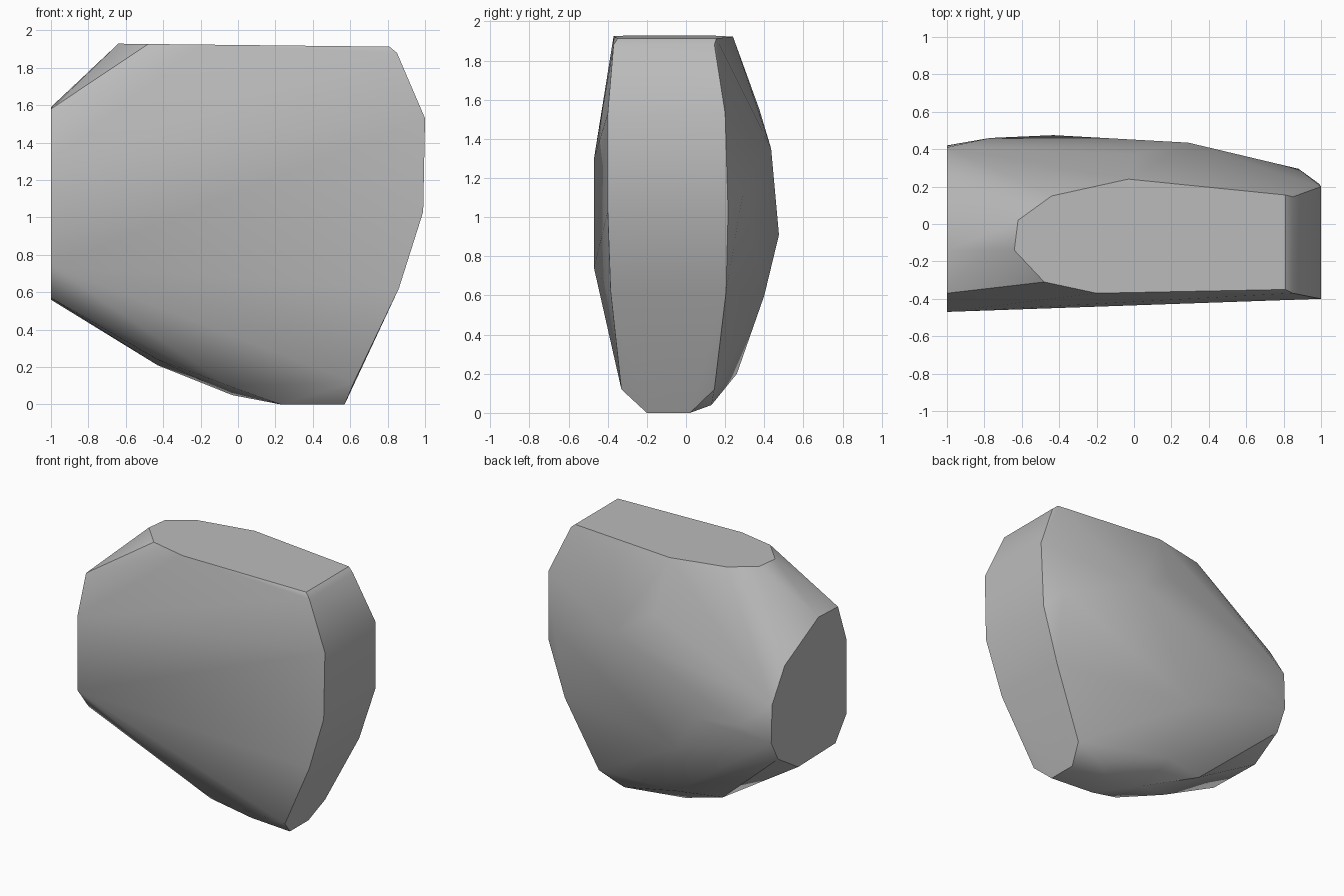
import bpy
import bmesh
import math

default_cube = bpy.data.objects.get("Cube")
if default_cube:
    bpy.data.objects.remove(default_cube, do_unlink=True)


def make_material(name, color):
    material = bpy.data.materials.new(name)
    material.use_nodes = True
    material.diffuse_color = color
    material.node_tree.nodes["Principled BSDF"].inputs["Base Color"].default_value = color
    return material


def hull_object(name, outlines, material):
    """Wrap the facet outlines in one convex skin and merge flat triangles."""
    bm = bmesh.new()
    for outline in outlines:
        for point in outline:
            bm.verts.new(point)
    result = bmesh.ops.convex_hull(bm, input=bm.verts[:])
    unused = {v for v in result["geom_interior"] + result["geom_unused"]
              if isinstance(v, bmesh.types.BMVert)}
    bmesh.ops.delete(bm, geom=list(unused), context="VERTS")
    bmesh.ops.dissolve_limit(bm, angle_limit=math.radians(1.5),
                             verts=bm.verts[:], edges=bm.edges[:])
    bmesh.ops.recalc_face_normals(bm, faces=bm.faces[:])
    mesh = bpy.data.meshes.new(name)
    bm.to_mesh(mesh)
    bm.free()
    mesh.materials.append(material)
    obj = bpy.data.objects.new(name, mesh)
    bpy.context.collection.objects.link(obj)
    return obj


# Flat crown: x, y outline on a gently tilted plane
crown = [(x, y, 1.922 - .011 * x) for x, y in (
    (-.64, -.14), (-.62, .02), (-.44, .15), (-.03, .24),
    (.81, .155), (.81, -.35), (-.2, -.37), (-.48, -.31))]

# Flat broken end: y, z outline
broken_end = [(-1, y, z) for y, z in (
    (-.37, 1.58), (-.14, 1.59), (.26, 1.38), (.41, 1.14), (.42, .86),
    (.34, .71), (.1, .56), (-.34, .57), (-.47, .74), (-.47, 1.3))]

# Curved end strip: x, z, front y, back y for each level
end_strip = []
for x, z, front, back in (
        (.85, 1.88, -.37, .145), (1, 1.53, -.4, .2), (.99, 1.03, -.4, .215),
        (.86, .62, -.385, .205), (.62, .12, -.33, .145), (.57, 0, -.2, .02)):
    end_strip += [(x, front, z), (x, back, z)]

# Bulging back
back_bulge = [(-.43, .475, .91), (-.77, .46, .95), (.29, .435, 1.35),
              (.88, .295, 1.15), (0, .375, 1.55), (-.2, .4, .6)]

# Rounded underside
underside = [(.23, -.17, 0), (.23, 0, 0), (.42, .13, .04), (-.03, .05, .05),
             (-.43, .18, .21), (-.05, -.25, .1), (-.43, -.2, .24), (-.1, .26, .2)]

stone_gray = make_material("stone gray", (.5, .5, .5, 1))
stone = hull_object("stone", (crown, broken_end, end_strip, back_bulge, underside),
                    stone_gray)

# Soft shading with crisp facet borders
bpy.ops.object.select_all(action="DESELECT")
stone.select_set(True)
bpy.context.view_layer.objects.active = stone
bpy.ops.object.shade_smooth_by_angle(angle=math.radians(30))
